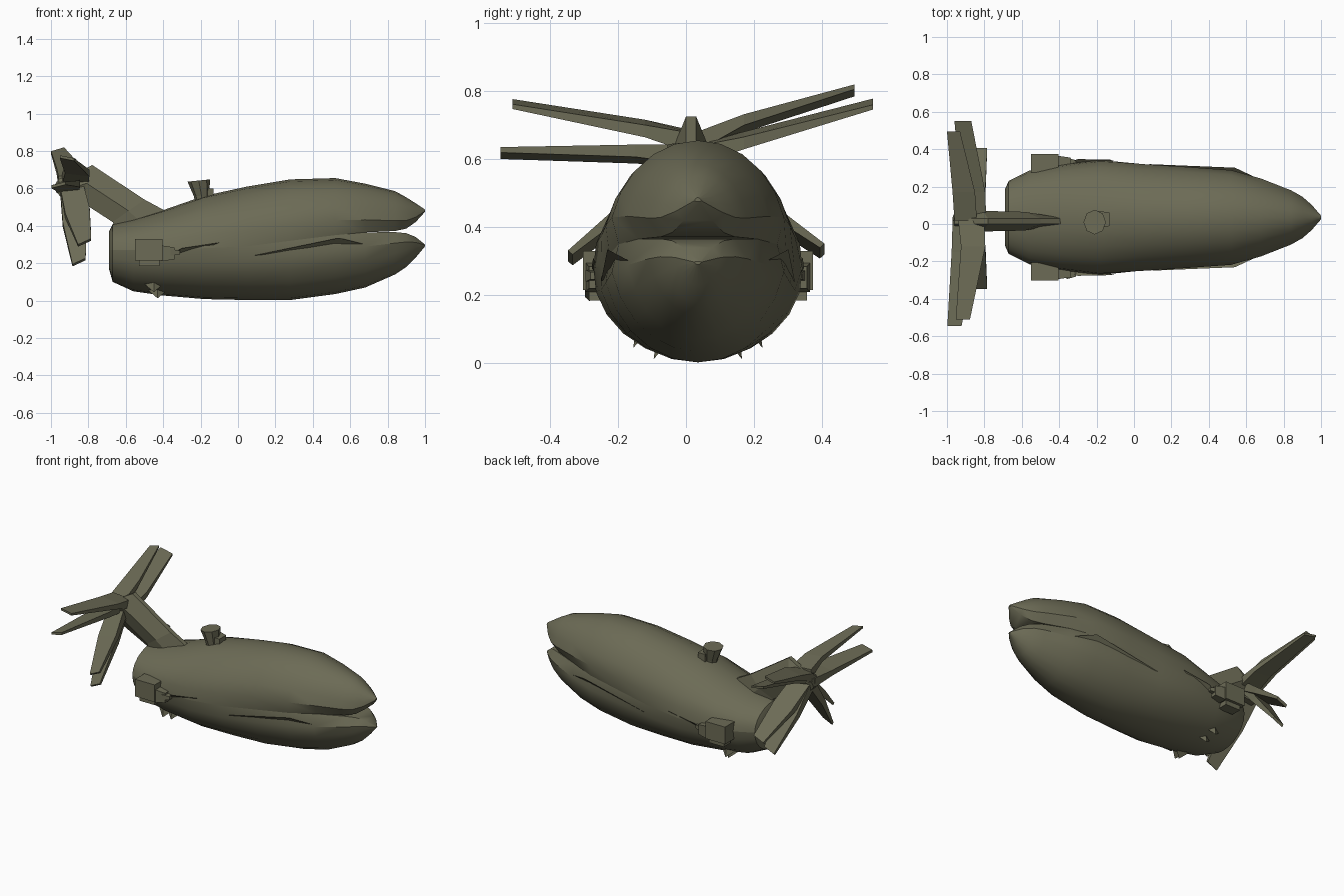
import bpy, bmesh, math
from mathutils import Vector

if "Cube" in bpy.data.objects:
    bpy.data.objects.remove(bpy.data.objects["Cube"])

olive = bpy.data.materials.new("olive_grey")
olive.diffuse_color = (0.15, 0.147, 0.092, 1)
olive.use_nodes = True
olive.node_tree.nodes["Principled BSDF"].inputs["Base Color"].default_value = olive.diffuse_color
YC = 0.035  # centre line of the hull


def finish(name, bm, smooth=None):
    bmesh.ops.recalc_face_normals(bm, faces=bm.faces)
    me = bpy.data.meshes.new(name)
    bm.to_mesh(me)
    bm.free()
    me.materials.append(olive)
    ob = bpy.data.objects.new(name, me)
    bpy.context.collection.objects.link(ob)
    if smooth:
        bpy.ops.object.select_all(action='DESELECT')
        ob.select_set(True)
        bpy.context.view_layer.objects.active = ob
        bpy.ops.object.shade_smooth_by_angle(angle=math.radians(smooth))
    return ob


def loft(name, rings, smooth=None):
    bm = bmesh.new()
    vs = [[bm.verts.new(p) for p in r] for r in rings]
    n = len(rings[0])
    for a, b in zip(vs, vs[1:]):
        for i in range(n):
            j = (i + 1) % n
            bm.faces.new((a[i], a[j], b[j], b[i]))
    bm.faces.new(vs[0])
    bm.faces.new(vs[-1])
    return finish(name, bm, smooth)


def box(name, lo, hi, taper=1.0):
    """Block along x; its +x end can be tapered."""
    cy, cz = (lo[1] + hi[1]) / 2, (lo[2] + hi[2]) / 2
    hy, hz = (hi[1] - lo[1]) / 2, (hi[2] - lo[2]) / 2
    corners = ((-1, -1), (1, -1), (1, 1), (-1, 1))
    return loft(name, [[(x, cy + a * hy * k, cz + b * hz * k) for a, b in corners]
                       for x, k in ((lo[0], 1), (hi[0], taper))])


def tetra(name, pts):
    bm = bmesh.new()
    v = [bm.verts.new(q) for q in pts]
    for t in ((0, 1, 2), (0, 1, 3), (1, 2, 3), (0, 2, 3)):
        bm.faces.new([v[i] for i in t])
    return finish(name, bm)


# Hull: x, top, upper seam, lower seam, bottom, half width, seam inset
stations = [
    (-0.69, 0.37, 0.27, 0.27, 0.17, 0.15, 1.0),
    (-0.67, 0.41, 0.27, 0.27, 0.10, 0.195, 1.0),
    (-0.56, 0.435, 0.27, 0.27, 0.05, 0.25, 1.0),
    (-0.41, 0.48, 0.27, 0.27, 0.028, 0.28, 1.0),
    (-0.18, 0.56, 0.28, 0.28, 0.008, 0.31, 0.99),
    (0.05, 0.61, 0.29, 0.29, 0.003, 0.295, 0.96),
    (0.28, 0.648, 0.32, 0.32, 0.003, 0.28, 0.93),
    (0.52, 0.655, 0.35, 0.35, 0.035, 0.262, 0.89),
    (0.68, 0.625, 0.365, 0.365, 0.07, 0.215, 0.82),
    (0.84, 0.585, 0.372, 0.366, 0.14, 0.15, 0.72),
    (0.90, 0.552, 0.385, 0.36, 0.18, 0.115, 0.65),
    (0.95, 0.52, 0.42, 0.34, 0.23, 0.07, 0.6),
    (1.0, 0.487, 0.475, 0.30, 0.29, 0.01, 0.6),
]


def lobe(name, seam, edge):
    N, rings = 12, []
    for s in stations:
        ring = []
        for i in range(N + 1):
            t = math.pi * i / N
            k = s[6] if i in (0, N) else 1
            ring.append((s[0], YC + s[5] * k * math.cos(t),
                         s[seam] + (s[edge] - s[seam]) * math.sin(t)))
        rings.append(ring)
    return loft(name, rings, 35)


lobe("upper_hull", 2, 1)
lobe("lower_hull", 3, 4)

# Tail stem sweeping up from the back of the hull
stem = []
for (tx, tz), (bx, bz), hy in [((-0.37, 0.47), (-0.64, 0.34), 0.035),
                               ((-0.50, 0.54), (-0.67, 0.42), 0.05),
                               ((-0.78, 0.725), (-0.84, 0.53), 0.055),
                               ((-0.86, 0.68), (-0.92, 0.52), 0.05),
                               ((-0.96, 0.65), (-0.97, 0.58), 0.035)]:
    mx, mz, c = (tx + bx) / 2, (tz + bz) / 2, 0.015
    stem.append([(tx, c - 0.015, tz), (tx, c + 0.015, tz), (mx, c + hy, mz),
                 (bx, c + 0.02, bz), (bx, c - 0.02, bz), (mx, c - hy, mz)])
loft("tail_stem", stem)


# Tail blades: paired tapering slats, three sections each (x, y, z, half x, half z)
def blade(name, root, mid, tip, lean):
    rings = []
    for (x, y, z, hx, hz), k in ((root, 0.3), (mid, 0.6), (tip, 1)):
        s = lean * k * hx
        rings.append([(x - hx, y, z - hz - s), (x + hx, y, z - hz + s),
                      (x + hx, y, z + hz + s), (x - hx, y, z + hz - s)])
    loft(name, rings)


blade("tail_blade_left_high", (-0.90, 0.02, 0.64, 0.06, 0.03),
      (-0.91, 0.17, 0.705, 0.06, 0.016), (-0.965, 0.495, 0.802, 0.035, 0.007), 0.3)
blade("tail_blade_left_low", (-0.86, 0.02, 0.61, 0.07, 0.03),
      (-0.86, 0.17, 0.655, 0.065, 0.018), (-0.915, 0.55, 0.762, 0.045, 0.007), -0.2)
blade("tail_blade_right_high", (-0.87, 0.02, 0.65, 0.07, 0.03),
      (-0.86, -0.12, 0.69, 0.065, 0.018), (-0.915, -0.51, 0.762, 0.038, 0.007), -0.2)
blade("tail_blade_right_low", (-0.91, 0.02, 0.61, 0.06, 0.03),
      (-0.91, -0.15, 0.615, 0.065, 0.018), (-0.96, -0.545, 0.618, 0.038, 0.008), 0.25)


# Lower fins hang out and down on both sides, also in pairs
def lower_fin(name, side, x, tip_y, tip_z):
    rings = []
    for f, hx, th in ((0, 0.06, 0.03), (0.45, 0.065, 0.02), (1, 0.035, 0.009)):
        c = Vector((-0.89 + (x + 0.89) * f, 0.015 + (tip_y - 0.015) * f,
                    0.60 + (tip_z - 0.60) * f))
        n = Vector((0, side * 0.75, 0.65)) * th
        e = Vector((hx, 0, 0.016))
        rings.append([c - e - n, c + e - n, c + e + n, c - e + n])
    loft(name, rings)


lower_fin("lower_fin_right_outer", -1, -0.82, -0.34, 0.31)
lower_fin("lower_fin_right_inner", -1, -0.85, -0.29, 0.205)
lower_fin("lower_fin_left_outer", 1, -0.82, 0.40, 0.33)
lower_fin("lower_fin_left_inner", 1, -0.85, 0.33, 0.235)

# Engine pods with stepped nose, strakes and keel spikes on both sides
for side, label in ((-1, "right"), (1, "left")):
    def span(a, b):
        return sorted((YC + side * a, YC + side * b))
    y0, y1 = span(0.24, 0.338)
    box(f"pod_{label}", (-0.55, y0, 0.215), (-0.405, y1, 0.33))
    y0, y1 = span(0.25, 0.32)
    box(f"pod_lower_block_{label}", (-0.53, y0, 0.185), (-0.42, y1, 0.225))
    y0, y1 = span(0.25, 0.33)
    box(f"pod_nose_{label}", (-0.41, y0, 0.21), (-0.34, y1, 0.295), 0.75)
    box(f"pod_barrel_{label}", (-0.36, y0, 0.24), (-0.31, y1 - 0.01, 0.275), 0.6)

    # strakes: thin wedges lying on the flank
    for k, (xa, za, xb, zb, xc, zc, ya, yb, yc) in enumerate((
            (-0.38, 0.24, -0.10, 0.31, -0.30, 0.28, 0.285, 0.308, 0.312),
            (0.08, 0.24, 0.68, 0.30, 0.54, 0.335, 0.285, 0.20, 0.266))):
        tetra(f"strake_{label}_{k}", [
            (xa, YC + side * ya, za), (xb, YC + side * yb, zb), (xc, YC + side * yc, zc),
            (xc, YC + side * (yc - 0.05), zc - 0.05)])

    # small keel spikes under the rear
    for k, (dy, z, x) in enumerate(((0.19, 0.045, -0.45), (0.13, 0.012, -0.43))):
        y = YC + side * dy
        tetra(f"keel_spike_{label}_{k}", [
            (x, y, z), (x - 0.07, y - side * 0.05, z + 0.06),
            (x + 0.07, y - side * 0.05, z + 0.06), (x, y - side * 0.01, z + 0.08)])

# Leaning funnel on the back, with a small block beside it
rings = []
for x, z, r, tilt in ((-0.19, 0.51, 0.035, 0), (-0.195, 0.56, 0.042, 0),
                      (-0.21, 0.642, 0.06, 0.1)):
    rings.append([(x + r * math.cos(a), 0.01 + 1.1 * r * math.sin(a), z + tilt * r * math.cos(a))
                  for a in [math.tau * i / 8 for i in range(8)]])
loft("funnel", rings)
box("funnel_block", (-0.19, -0.02, 0.54), (-0.13, 0.07, 0.605), 0.8)
